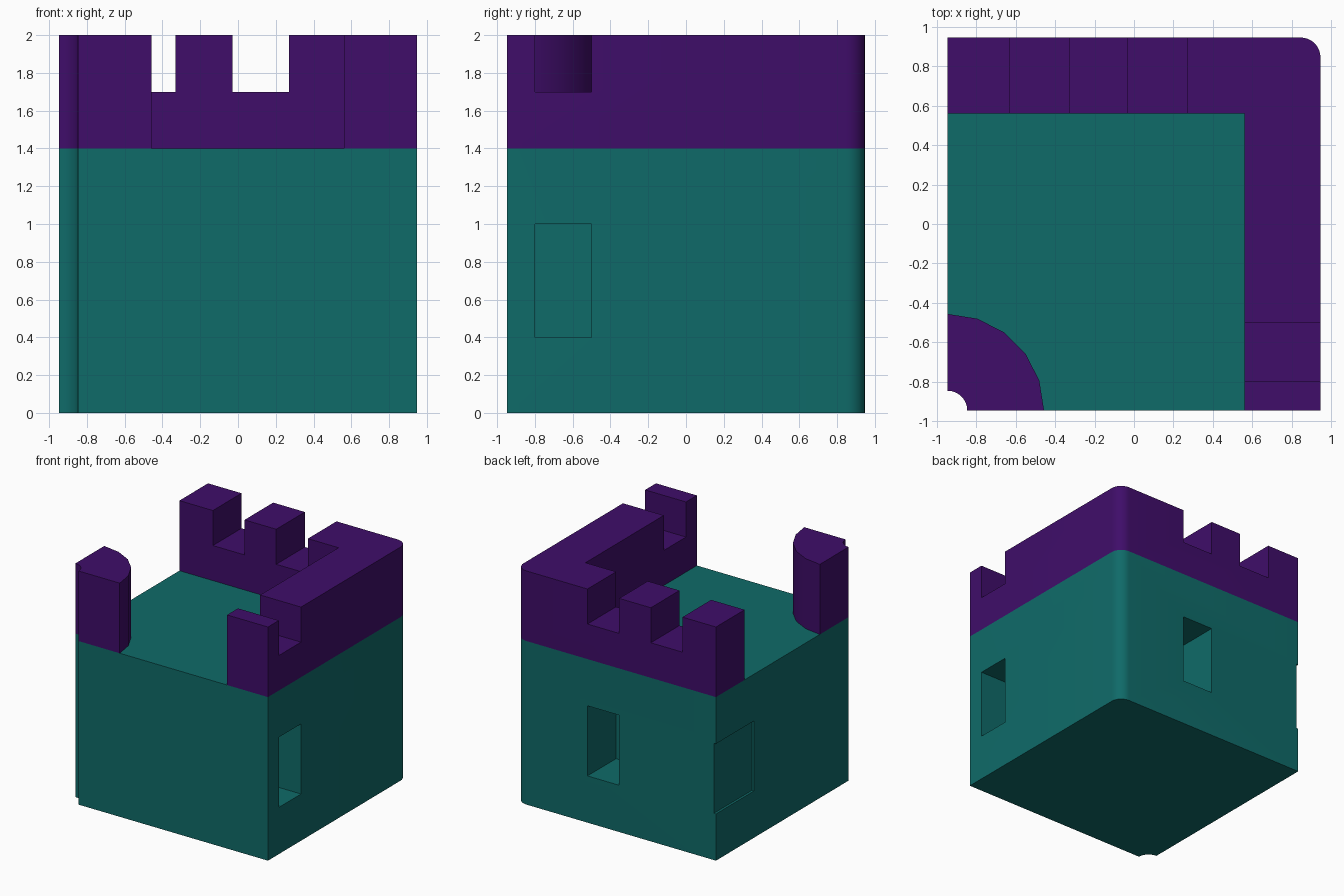
import bpy
import bmesh
from math import cos, sin, radians

cube = bpy.data.objects.get("Cube")
if cube:
    bpy.data.objects.remove(cube, do_unlink=True)

HALF = 0.947      # half width of the block
ROUND = 0.1       # radius of the rounded corner and the corner groove
INNER = 0.56      # inner face of the parapet
ROOF, CRENEL, TOP = 1.4, 1.7, 2.0


def material(name, colour):
    mat = bpy.data.materials.new(name)
    mat.use_nodes = True
    mat.diffuse_color = colour
    bsdf = next(n for n in mat.node_tree.nodes if n.type == 'BSDF_PRINCIPLED')
    bsdf.inputs["Base Color"].default_value = colour
    return mat


def arc(cx, cy, radius, start, end, steps):
    angles = [radians(start + (end - start) * i / steps) for i in range(steps + 1)]
    return [(cx + radius * cos(a), cy + radius * sin(a)) for a in angles]


def prism(name, outline, z0, z1, mat=None):
    """Extrude a flat outline upwards into a solid."""
    bm = bmesh.new()
    base = bm.faces.new([bm.verts.new((x, y, z0)) for x, y in outline])
    up = bmesh.ops.extrude_face_region(bm, geom=[base], use_keep_orig=True)
    verts = [g for g in up["geom"] if isinstance(g, bmesh.types.BMVert)]
    bmesh.ops.translate(bm, verts=verts, vec=(0, 0, z1 - z0))
    bmesh.ops.recalc_face_normals(bm, faces=bm.faces)
    mesh = bpy.data.meshes.new(name)
    bm.to_mesh(mesh)
    bm.free()
    obj = bpy.data.objects.new(name, mesh)
    bpy.context.collection.objects.link(obj)
    if mat:
        mesh.materials.append(mat)
    return obj


def activate(obj):
    bpy.ops.object.select_all(action='DESELECT')
    obj.select_set(True)
    bpy.context.view_layer.objects.active = obj


def cut(obj, x0, x1, y0, y1, z0, z1):
    """Remove a box from a solid."""
    box = prism("cutter", [(x0, y0), (x1, y0), (x1, y1), (x0, y1)], z0, z1)
    box.hide_render = True
    mod = obj.modifiers.new("cut", 'BOOLEAN')
    mod.operation, mod.solver, mod.object = 'DIFFERENCE', 'EXACT', box
    activate(obj)
    bpy.ops.object.modifier_apply(modifier=mod.name)
    bpy.data.objects.remove(box, do_unlink=True)


def smooth(obj):
    activate(obj)
    bpy.ops.object.shade_smooth_by_angle(angle=radians(30))


teal = material("teal", (0.0048, 0.145, 0.14, 1))
purple = material("purple", (0.05, 0.004, 0.142, 1))

groove = arc(-HALF, -HALF, ROUND, 90, 0, 8)
rounded = arc(HALF - ROUND, HALF - ROUND, ROUND, 0, 90, 8)
OUT = HALF + 0.1

# Main block with windows and a shallow recessed panel
body = prism("tower_body", groove + [(HALF, -HALF)] + rounded + [(-HALF, HALF)],
             0, ROOF, teal)
cut(body, INNER, OUT, -0.8, -0.5, 0.4, 1.0)
cut(body, -0.03, 0.27, INNER, OUT, 0.4, 1.0)
cut(body, -OUT, -HALF + 0.02, 0.43, OUT, 0.4, 1.0)
smooth(body)

# L-shaped parapet with crenels
parapet = prism("parapet",
                [(-HALF, INNER), (INNER, INNER), (INNER, -HALF), (HALF, -HALF)]
                + rounded + [(-HALF, HALF)], ROOF, TOP, purple)
for x in (-0.63, -0.03):
    cut(parapet, x, x + 0.3, INNER - 0.1, OUT, CRENEL, TOP + 0.1)
cut(parapet, INNER - 0.1, OUT, -0.8, -0.5, CRENEL, TOP + 0.1)
smooth(parapet)

# Quarter-round post on the grooved corner
post = prism("corner_post", groove + arc(-HALF, -HALF, 0.49, 0, 90, 5),
             ROOF, TOP, purple)
smooth(post)
